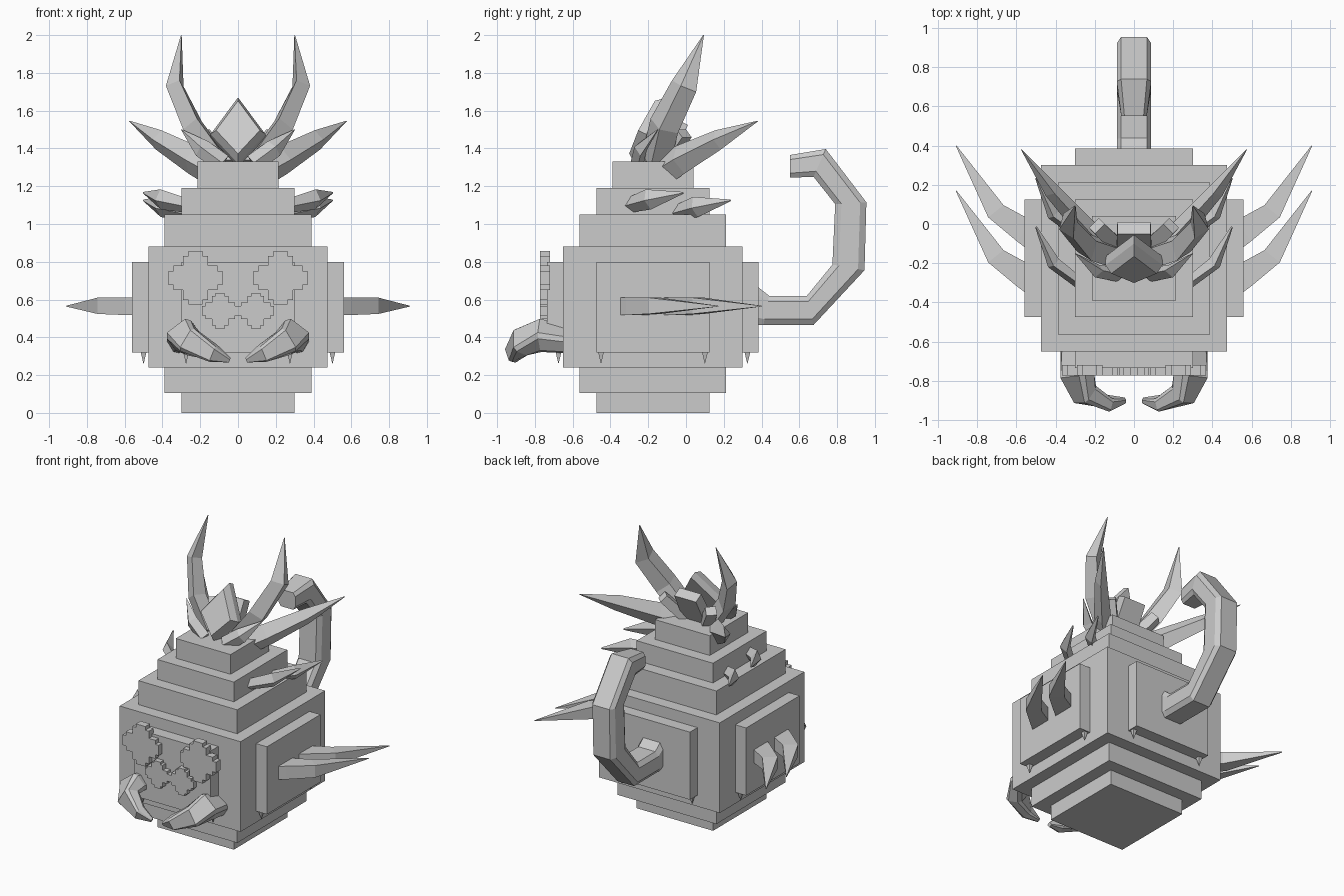
import bpy, bmesh
from mathutils import Vector as V

old = bpy.data.objects.get("Cube")
if old:
    bpy.data.objects.remove(old)

GREY = (0.6, 0.6, 0.6, 1)
stone = bpy.data.materials.new("stone grey")
stone.use_nodes = True
stone.diffuse_color = GREY
stone.node_tree.nodes["Principled BSDF"].inputs["Base Color"].default_value = GREY

DIAMOND = [(1, 0), (0, 1), (-1, 0), (0, -1)]
SQUARE = [(1, 1), (-1, 1), (-1, -1), (1, -1)]
OCTAGON = [(1, .6), (.75, 1), (-.75, 1), (-1, .6), (-1, -.6), (-.75, -1), (.75, -1), (1, -.6)]


def finish(name, bm):
    bmesh.ops.recalc_face_normals(bm, faces=bm.faces)
    mesh = bpy.data.meshes.new(name)
    bm.to_mesh(mesh)
    bm.free()
    mesh.materials.append(stone)
    obj = bpy.data.objects.new(name, mesh)
    bpy.context.collection.objects.link(obj)
    return obj


def add_box(bm, x0, x1, y0, y1, z0, z1):
    cube = bmesh.ops.create_cube(bm, size=1)["verts"]
    for v in cube:
        v.co = ((x0 + x1) / 2 + v.co.x * (x1 - x0), (y0 + y1) / 2 + v.co.y * (y1 - y0),
                (z0 + z1) / 2 + v.co.z * (z1 - z0))


def box(name, *size):
    bm = bmesh.new()
    add_box(bm, *size)
    finish(name, bm)


def loft(name, rings):
    """Skin a list of equal point rings and cap both ends."""
    bm = bmesh.new()
    rows = [[bm.verts.new(p) for p in ring] for ring in rings]
    n = len(rows[0])
    for a, b in zip(rows, rows[1:]):
        for i in range(n):
            j = (i + 1) % n
            bm.faces.new((a[i], a[j], b[j], b[i]))
    bm.faces.new(rows[0])
    bm.faces.new(rows[-1])
    finish(name, bm)


def horn(name, path, widths, depths, across, section=DIAMOND):
    """Taper a section along a path; across is the wide direction."""
    pts = [V(p) for p in path]
    rings = []
    for i, p in enumerate(pts):
        t = (pts[min(i + 1, len(pts) - 1)] - pts[max(i - 1, 0)]).normalized()
        w = V(across)
        w = (w - t * w.dot(t)).normalized()
        d = t.cross(w)
        rings.append([p + w * widths[i] * a + d * depths[i] * b for a, b in section])
    loft(name, rings)


def pair(name, path, widths, depths, across, section=DIAMOND):
    for side, s in (("left", 1), ("right", -1)):
        horn(f"{side}_{name}", [(x * s, y, z) for x, y, z in path], widths, depths,
             (across[0] * s, across[1], across[2]), section)


# Stepped body, each tier centred on the same axis
MID = -.175
for name, r, z0, z1 in (("foot", .3, 0, .105), ("lower_tier", .388, .105, .24),
                        ("main_body", .475, .24, .88), ("upper_tier", .388, .88, 1.05),
                        ("neck_tier", .3, 1.05, 1.19), ("crown_tier", .215, 1.19, 1.33)):
    box(name, -r, r, MID - r, MID + r, z0, z1)

# Raised panels on the four walls, with a small fang below each lower corner
box("side_panels", -.56, .56, MID - .3, MID + .3, .32, .8)
box("end_panels", -.3, .3, MID - .56, MID + .56, .32, .8)
for s in (1, -1):
    for k in (1, -1):
        for x, y in ((s * .5, MID + k * .275), (s * .275, MID + k * .5)):
            horn("fang", [(x, y, .325), (x, y, .262)], [.016, .001], [.016, .001], (1, 0, 0), SQUARE)

# Stepped blossoms on the front panel
for s in (1, -1):
    for name, x, z, r in (("large_blossom", .225, .715, .142), ("small_blossom", .095, .54, .095)):
        bm = bmesh.new()
        for a, b in ((1, .26), (.82, .46), (.46, .82), (.26, 1)):
            add_box(bm, s * x - r * a, s * x + r * a, -.772, -.72, z - r * b, z + r * b)
        finish(name, bm)

# Pincers curling in at the front
pair("pincer", [(.29, -.63, .39), (.29, -.77, .41), (.25, -.87, .375), (.13, -.915, .315), (.045, -.9, .28)],
     [.08, .08, .07, .045, .012], [.05, .065, .055, .035, .012], (.75, .3, -.5), OCTAGON)

# Paired side spikes
for y in (0, -.23):
    pair("side_spike", [(.5, -.08 + y, .565), (.56, -.035 + y, .565), (.705, .065 + y, .567), (.908, .4 + y, .565)],
         [.065, .065, .05, .002], [.047, .047, .043, .002], (.6, -.8, 0), SQUARE)

# Handle: inner and outer edge points in the side plane
HANDLE = [((.3, .73), (.3, .47)), ((.44, .62), (.41, .465)), ((.64, .62), (.675, .465)), ((.775, .785), (.945, .755)),
          ((.79, 1.105), (.955, 1.115)), ((.675, 1.25), (.74, 1.397)), ((.55, 1.245), (.55, 1.365))]
rings = []
for (iy, iz), (oy, oz) in HANDLE:
    c = V((0, (iy + oy) / 2, (iz + oz) / 2))
    h = V((0, (oy - iy) / 2, (oz - iz) / 2))
    w = .065 if iy == .55 else .088
    rings.append([c + V((w * a, 0, 0)) + h * b for a, b in OCTAGON])
loft("handle", rings)

# Crown horns and leaves
pair("tall_horn", [(.1, -.16, 1.33), (.24, -.115, 1.52), (.335, -.01, 1.73), (.3, .093, 2)],
     [.085, .085, .075, .002], [.06, .06, .05, .002], (.35, .9, -.3))
pair("swept_horn", [(.15, -.11, 1.29), (.24, -.03, 1.34), (.42, .17, 1.445), (.575, .38, 1.545)],
     [.085, .08, .055, .002], [.055, .055, .04, .002], (.3, .3, -1))
pair("crown_leaf", [(.08, -.26, 1.32), (.19, -.24, 1.4), (.3, -.15, 1.5)],
     [.05, .05, .002], [.035, .035, .002], (.6, 0, -.6))
for name, dy, dz in (("front_neck_leaf", 0, 0), ("rear_neck_leaf", .25, -.04)):
    pair(name, [(.28, -.3 + dy, 1.1 + dz), (.41, -.2 + dy, 1.13 + dz), (.5, -.015 + dy, 1.165 + dz)],
         [.04, .055, .005], [.03, .035, .005], (.2, 0, 1))

# Kite-shaped front crest with a bevelled face, leaning back
kite = [(0, -.27, 1.32), (.145, -.21, 1.475), (0, -.1, 1.67), (-.145, -.21, 1.475)]
centre = V((0, -.2, 1.48))
lean = V((0, -.045, .02))
loft("front_crest", [[V(p) - lean for p in kite], [V(p) for p in kite],
                     [centre + (V(p) - centre) * .8 + lean for p in kite]])

# Blunt blocks behind the crest
horn("rear_block", [(0, -.14, 1.32), (0, -.02, 1.54)], [.09, .085], [.04, .035], (1, 0, 0), SQUARE)
pair("rear_side_block", [(.08, -.12, 1.32), (.19, -.01, 1.48)], [.04, .035], [.035, .03], (1, -1, 0), SQUARE)
